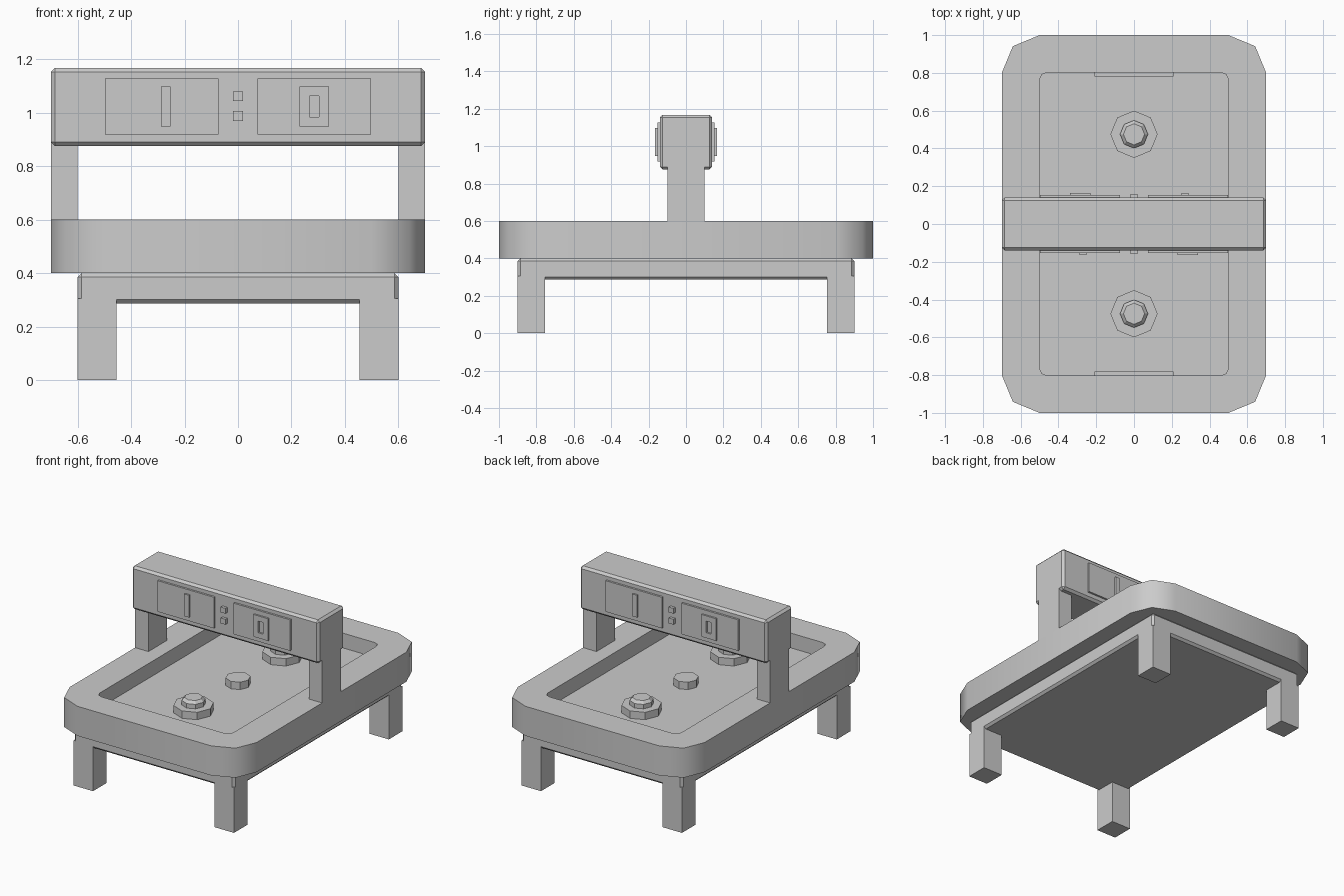
import bpy, bmesh, math

if "Cube" in bpy.data.objects:
    bpy.data.objects.remove(bpy.data.objects["Cube"])

grey = bpy.data.materials.new("plain grey")
grey.diffuse_color = (0.6, 0.6, 0.6, 1)
grey.use_nodes = True
grey.node_tree.nodes["Principled BSDF"].inputs["Base Color"].default_value = grey.diffuse_color


def add(name, bm):
    bmesh.ops.recalc_face_normals(bm, faces=bm.faces)
    me = bpy.data.meshes.new(name)
    bm.to_mesh(me)
    bm.free()
    me.materials.append(grey)
    ob = bpy.data.objects.new(name, me)
    bpy.context.collection.objects.link(ob)
    return ob


def box(name, x, y, z, bevel=0):
    """Box from (min, max) pairs, with optional chamfered edges."""
    bm = bmesh.new()
    bmesh.ops.create_cube(bm, size=1)
    for v in bm.verts:
        v.co = [(a + b) / 2 + c * (b - a) for c, (a, b) in zip(v.co, (x, y, z))]
    if bevel:
        bmesh.ops.bevel(bm, geom=bm.edges[:], offset=bevel, segments=1, affect='EDGES')
    return add(name, bm)


def rounded(hx, hy, r):
    """Rectangle outline with two-segment round corners."""
    pts = []
    for i, (sx, sy) in enumerate(((1, 1), (-1, 1), (-1, -1), (1, -1))):
        for k in range(3):
            a = math.radians(90 * i + 45 * k)
            pts.append((sx * (hx - r) + r * math.cos(a), sy * (hy - r) + r * math.sin(a)))
    return pts


def lathe(name, y, profile, sides=8):
    """Low-poly turned part from (radius, z) points, closed at both ends."""
    bm = bmesh.new()
    rings = [[bm.verts.new((r * math.cos(2 * math.pi * k / sides),
                            y + r * math.sin(2 * math.pi * k / sides), z))
              for k in range(sides)] for r, z in profile]
    for a, b in zip(rings, rings[1:]):
        for k in range(sides):
            j = (k + 1) % sides
            bm.faces.new((a[k], a[j], b[j], b[k]))
    bm.faces.new(rings[0])
    bm.faces.new(rings[-1])
    return add(name, bm)


# table top: rounded slab with a sunken playing field
bm = bmesh.new()
outer, inner = rounded(0.7, 1.0, 0.2), rounded(0.5, 0.803, 0.04)
loops = [[bm.verts.new((px, py, z)) for px, py in pts]
         for pts, z in ((outer, 0.4), (outer, 0.6), (inner, 0.6), (inner, 0.5))]
bm.faces.new(loops[0])
bm.faces.new(loops[3])
for level, (a, b) in enumerate(zip(loops, loops[1:])):
    for k in range(len(a)):
        j = (k + 1) % len(a)
        f = bm.faces.new((a[k], a[j], b[j], b[k]))
        f.smooth = level == 0
add("table_top", bm)

# under-frame and legs
box("under_frame", (-0.6, 0.6), (-0.9, 0.9), (0.286, 0.4), 0.015)
for sx in (-1, 1):
    for sy in (-1, 1):
        box("leg", sorted((sx * 0.455, sx * 0.6)), sorted((sy * 0.755, sy * 0.9)), (0, 0.305))

# goals, mallets and puck
for s in (-1, 1):
    box("goal", (-0.21, 0.21), sorted((s * 0.782, s * 0.81)), (0.495, 0.57))
    lathe("mallet", s * 0.475, [(0.125, 0.5), (0.125, 0.55), (0.074, 0.55),
                                (0.074, 0.58), (0.056, 0.598)])
lathe("puck", 0, [(0.077, 0.5), (0.077, 0.55)])

# score beam on two posts
box("score_beam", (-0.7, 0.7), (-0.14, 0.14), (0.875, 1.168), 0.015)
for s in (-1, 1):
    box("beam_post", sorted((s * 0.6, s * 0.7)), (-0.1, 0.1), (0.595, 0.9))

# score panels, the same on the back turned half a turn
for s in (-1, 1):
    def plate(name, x0, x1, z0, z1, depth):
        box(name, sorted((s * x0, s * x1)), sorted((-s * 0.13, -s * depth)), (z0, z1))

    plate("score_panel", -0.497, -0.073, 0.918, 1.128, 0.153)
    plate("score_panel", 0.073, 0.497, 0.918, 1.128, 0.153)
    plate("score_bar", -0.288, -0.252, 0.948, 1.098, 0.165)
    for z in (0.988, 1.062):
        plate("score_dot", -0.018, 0.018, z - 0.018, z + 0.018, 0.16)
    # ring-shaped score mark
    plate("score_ring_side", 0.23, 0.267, 0.948, 1.098, 0.165)
    plate("score_ring_side", 0.303, 0.34, 0.948, 1.098, 0.165)
    plate("score_ring_end", 0.267, 0.303, 0.948, 0.984, 0.165)
    plate("score_ring_end", 0.267, 0.303, 1.062, 1.098, 0.165)
